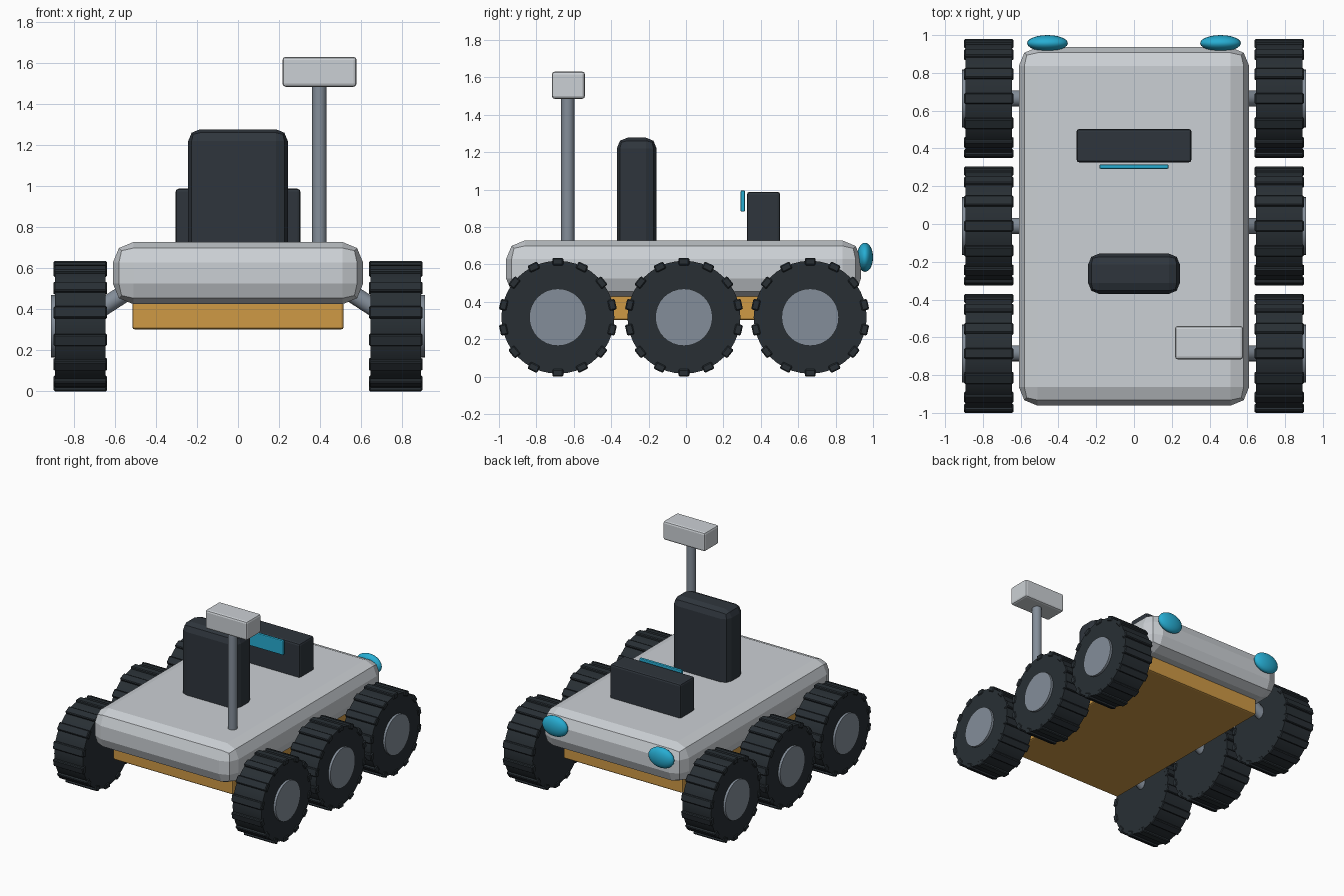
import bpy, math
from mathutils import Vector

if "Cube" in bpy.data.objects:
    bpy.data.objects.remove(bpy.data.objects["Cube"])


def material(name, r, g, b):
    m = bpy.data.materials.new(name)
    m.diffuse_color = (r, g, b, 1)
    m.use_nodes = True
    m.node_tree.nodes["Principled BSDF"].inputs["Base Color"].default_value = m.diffuse_color
    return m


SHELL = material("light grey shell", 0.60, 0.63, 0.66)
DARK = material("charcoal", 0.028, 0.036, 0.046)
TIRE = material("tyre black", 0.021, 0.028, 0.034)
METAL = material("steel grey", 0.23, 0.27, 0.32)
TEAL = material("teal glass", 0.02, 0.42, 0.65)
ORANGE = material("orange", 0.62, 0.32, 0.06)


def finish(ob, name, mat):
    ob.name = name
    ob.data.materials.append(mat)
    return ob


def box(name, lo, hi, mat, bevel=0.0, segments=2):
    """Bevelled box between two corners."""
    lo, hi = Vector(lo), Vector(hi)
    bpy.ops.mesh.primitive_cube_add(size=1, location=(lo + hi) / 2)
    ob = bpy.context.object
    ob.scale = hi - lo
    bpy.ops.object.transform_apply(location=False, rotation=False, scale=True)
    if bevel:
        mod = ob.modifiers.new("bevel", 'BEVEL')
        mod.width = bevel
        mod.segments = segments
        mod.limit_method = 'ANGLE'
    return finish(ob, name, mat)


def rod(name, a, b, radius, mat, sides=24):
    """Cylinder between two points."""
    a, b = Vector(a), Vector(b)
    d = b - a
    bpy.ops.mesh.primitive_cylinder_add(vertices=sides, radius=radius,
                                        depth=d.length, location=(a + b) / 2)
    ob = bpy.context.object
    ob.rotation_euler = d.to_track_quat('Z', 'Y').to_euler()
    bpy.ops.object.shade_smooth_by_angle()
    return finish(ob, name, mat)


# Hull and underbody tray
box("hull", (-0.61, -0.962, 0.425), (0.61, 0.936, 0.728), SHELL, 0.1)
box("underbody_tray", (-0.515, -0.803, 0.302), (0.515, 0.777, 0.45), ORANGE, 0.012)

# Seat, console and screen
box("seat_back", (-0.243, -0.37, 0.60), (0.243, -0.157, 1.278), DARK, 0.058)
box("console", (-0.304, 0.326, 0.66), (0.304, 0.503, 0.988), DARK, 0.014)
box("screen", (-0.183, 0.292, 0.882), (0.183, 0.315, 0.995), TEAL, 0.006)

# Sensor mast
rod("mast", (0.397, -0.632, 0.65), (0.397, -0.632, 1.52), 0.035, METAL)
box("sensor_head", (0.217, -0.717, 1.485), (0.578, -0.54, 1.631), SHELL, 0.015)

# Headlamps
for side in (-1, 1):
    bpy.ops.mesh.primitive_uv_sphere_add(segments=24, ring_count=14, radius=1,
                                         location=(side * 0.458, 0.957, 0.638))
    lamp = bpy.context.object
    lamp.scale = (0.108, 0.043, 0.078)
    bpy.ops.object.shade_smooth()
    finish(lamp, "headlamp", TEAL)

# Wheels: tyre, treads, hub and suspension strut
AXLE_Z, TREADS = 0.3175, 14
for side in (-1, 1):
    for y in (-0.685, -0.011, 0.664):
        tyre = rod("tyre", (side * 0.645, y, AXLE_Z), (side * 0.893, y, AXLE_Z),
                   0.302, TIRE, 40)
        tyre.data.shade_smooth()
        hub = rod("hub", (side * 0.80, y, AXLE_Z), (side * 0.911, y, AXLE_Z),
                  0.153, METAL, 32)
        hub.data.shade_smooth()
        for i in range(TREADS):
            a = 2 * math.pi * i / TREADS
            tread = box("tread", (-0.13, -0.029, -0.02), (0.13, 0.029, 0.02), TIRE, 0.006, 1)
            tread.location = (side * 0.769, y - 0.2975 * math.sin(a),
                              AXLE_Z + 0.2975 * math.cos(a))
            tread.rotation_euler.x = a
        rod("strut", (side * 0.79, y, 0.325), (side * 0.45, y, 0.545), 0.043, METAL, 16)
